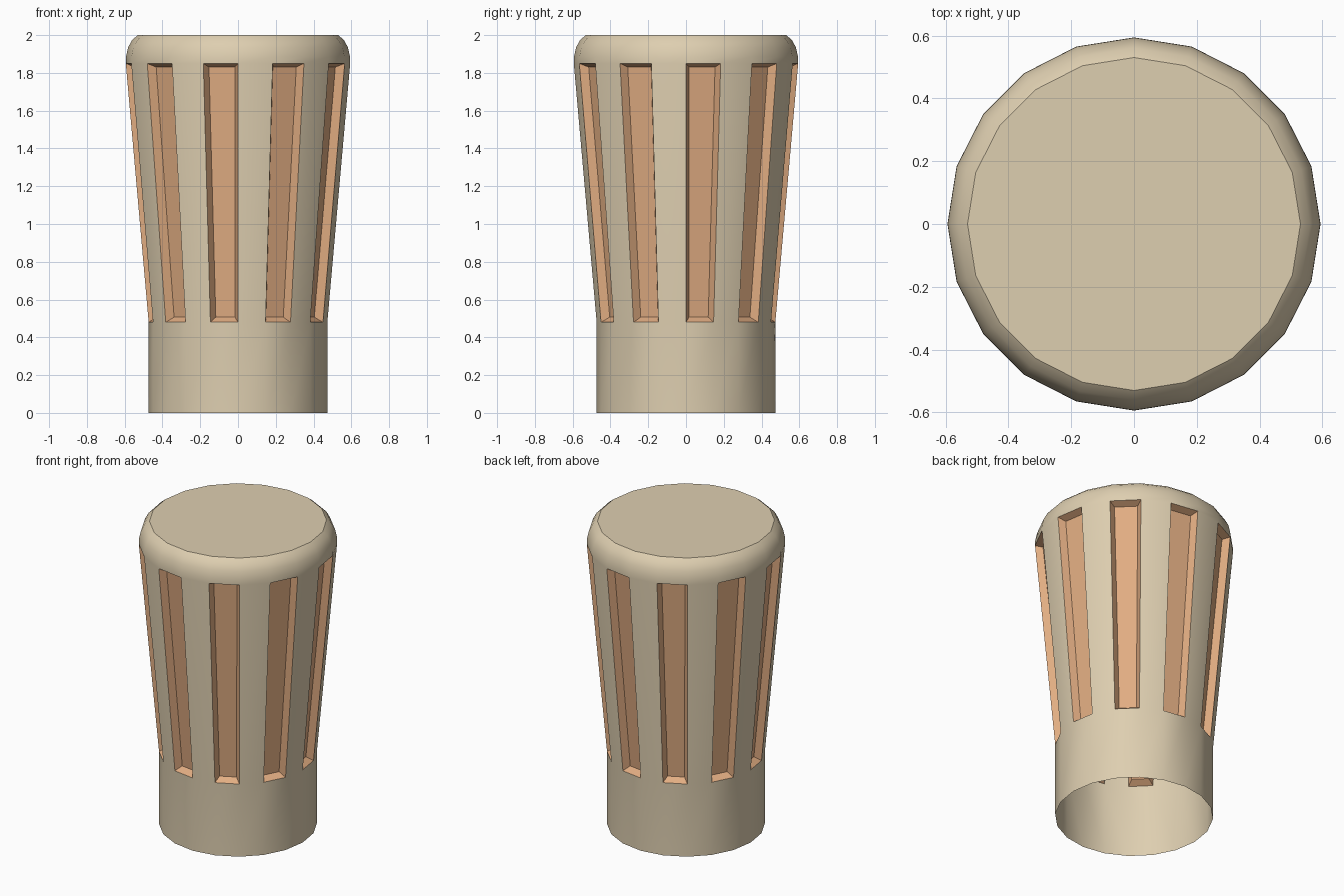
import bpy, bmesh, math

if "Cube" in bpy.data.objects:
    bpy.data.objects.remove(bpy.data.objects["Cube"])

SIDES = 20
# (radius, height) from open bottom rim to top disc
PROFILE = [(0.473, 0.0), (0.473, 0.48), (0.594, 1.85), (0.593, 1.885),
           (0.582, 1.935), (0.56, 1.975), (0.53, 2.0)]


def material(name, rgb):
    m = bpy.data.materials.new(name)
    m.diffuse_color = (*rgb, 1.0)
    m.use_nodes = True
    m.node_tree.nodes["Principled BSDF"].inputs["Base Color"].default_value = m.diffuse_color
    return m


bm = bmesh.new()
rings = []
for r, z in PROFILE:
    rings.append([bm.verts.new((r * math.cos(math.tau * i / SIDES),
                                r * math.sin(math.tau * i / SIDES), z))
                  for i in range(SIDES)])

# Shell: straight collar, flared grip, rounded shoulder
grip_panels = []
for k in range(len(rings) - 1):
    a, b = rings[k], rings[k + 1]
    for i in range(SIDES):
        j = (i + 1) % SIDES
        f = bm.faces.new((a[i], a[j], b[j], b[i]))
        if k == 1 and i % 2 == 0:
            grip_panels.append(f)

# Top disc (bottom stays open)
bm.faces.new(rings[-1])
bm.normal_update()

# Grip grooves: every second panel is sunk inwards
walls = bmesh.ops.inset_individual(bm, faces=grip_panels, thickness=0.023,
                                   depth=-0.042, use_even_offset=True)["faces"]
for f in grip_panels + walls:
    f.material_index = 1

mesh = bpy.data.meshes.new("fluted_cap")
bm.to_mesh(mesh)
bm.free()
cap = bpy.data.objects.new("fluted_cap", mesh)
bpy.context.collection.objects.link(cap)
mesh.materials.append(material("tan", (0.73, 0.62, 0.435)))
mesh.materials.append(material("orange_tan", (0.76, 0.42, 0.225)))

bpy.context.view_layer.objects.active = cap
cap.select_set(True)
bpy.ops.object.shade_smooth_by_angle(angle=math.radians(35))
